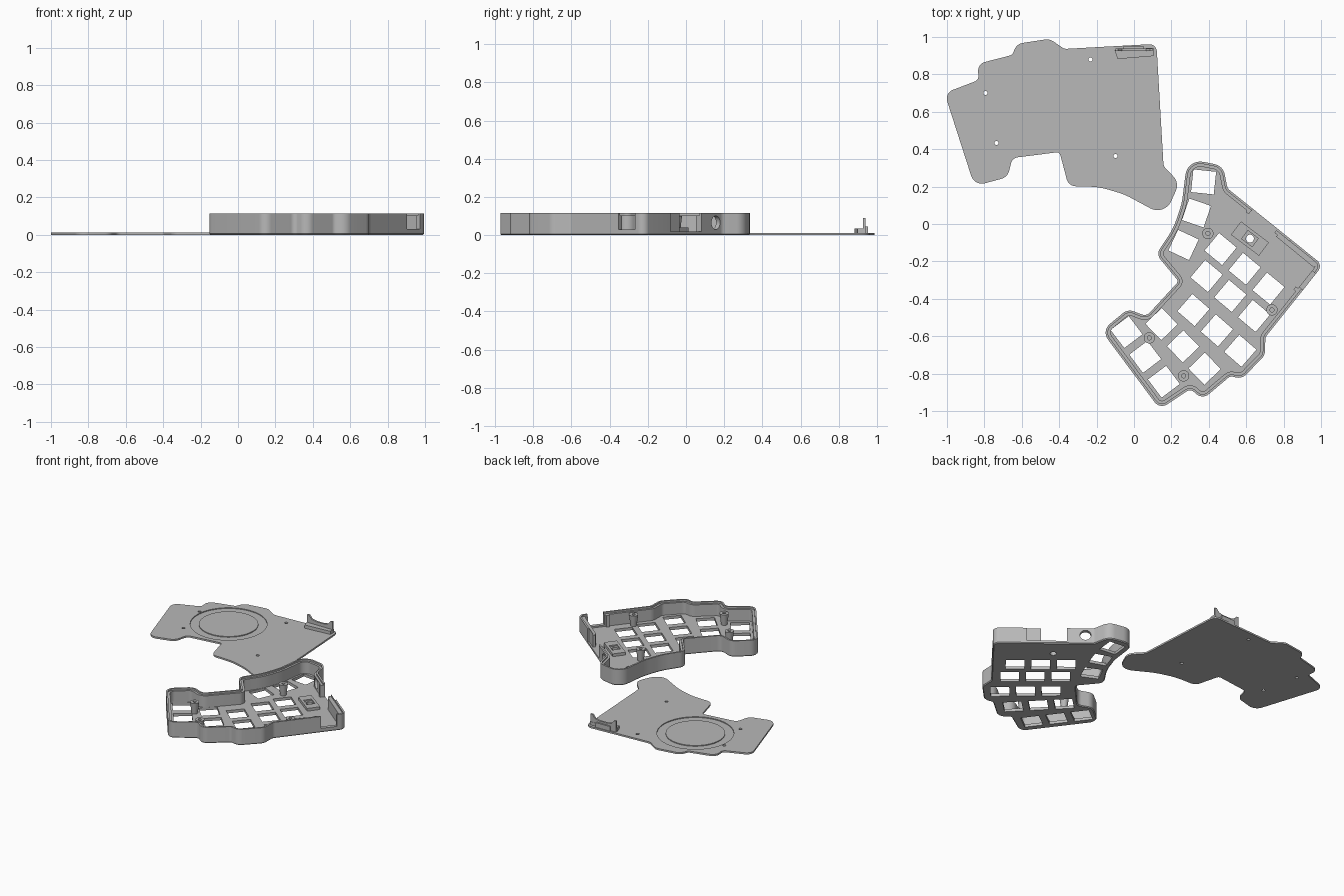
import bpy, bmesh
from math import cos, sin, pi, radians
from mathutils import Vector, Matrix

if "Cube" in bpy.data.objects:
    bpy.data.objects.remove(bpy.data.objects["Cube"])

grey = bpy.data.materials.new("plain grey")
grey.use_nodes = True
grey.diffuse_color = (0.48, 0.48, 0.48, 1)
grey.node_tree.nodes["Principled BSDF"].inputs["Base Color"].default_value = (0.48, 0.48, 0.48, 1)


def loft(name, loops, wrap=False):
    """Join equal loops of points into a solid, capped or wrapped round."""
    bm = bmesh.new()
    rings = [[bm.verts.new(p) for p in loop] for loop in loops]
    n = len(rings[0])
    pairs = list(zip(rings, rings[1:]))
    if wrap:
        pairs.append((rings[-1], rings[0]))
    else:
        bm.faces.new(rings[0])
        bm.faces.new(rings[-1])
    for a, b in pairs:
        for i in range(n):
            j = (i + 1) % n
            bm.faces.new((a[i], a[j], b[j], b[i]))
    bmesh.ops.recalc_face_normals(bm, faces=bm.faces)
    mesh = bpy.data.meshes.new(name)
    bm.to_mesh(mesh)
    bm.free()
    mesh.materials.append(grey)
    ob = bpy.data.objects.new(name, mesh)
    bpy.context.collection.objects.link(ob)
    return ob


def prism(name, pts, z0, z1):
    return loft(name, [[(p[0], p[1], z) for p in pts] for z in (z0, z1)])


def rect(center, w, h, degrees):
    turn = Matrix.Rotation(radians(degrees), 2)
    return [Vector(center) + turn @ Vector((sx * w / 2, sy * h / 2))
            for sx, sy in ((-1, -1), (1, -1), (1, 1), (-1, 1))]


def lathe(name, center, profile, wrap=False, n=32):
    return loft(name, [[(center[0] + r * cos(2 * pi * i / n), center[1] + r * sin(2 * pi * i / n), z)
                        for i in range(n)] for r, z in profile], wrap)


def rounded(corners, steps=8):
    """Replace each (x, y, radius) corner with an arc."""
    out = []
    for i, (x, y, r) in enumerate(corners):
        p = Vector((x, y))
        a = (Vector(corners[i - 1][:2]) - p).normalized()
        b = (Vector(corners[(i + 1) % len(corners)][:2]) - p).normalized()
        half = a.angle(b) / 2
        c = p + (a + b).normalized() * r / sin(half)
        start = p + a * r * cos(half) / sin(half) - c
        sweep = pi - 2 * half
        if a.x * b.y - a.y * b.x > 0:
            sweep = -sweep
        out += [c + Matrix.Rotation(sweep * k / steps, 2) @ start for k in range(steps + 1)]
    return out


def inset(pts, d):
    area = sum(p.x * q.y - p.y * q.x for p, q in zip(pts, pts[1:] + pts[:1]))
    s = 1 if area > 0 else -1
    out = []
    for i, p in enumerate(pts):
        t = ((p - pts[i - 1]).normalized() + (pts[(i + 1) % len(pts)] - p).normalized()).normalized()
        out.append(p + Vector((-t.y, t.x)) * d * s)
    return out


def shell(name, outline, profile):
    return loft(name, [[(p.x, p.y, z) for p in inset(outline, d)] for d, z in profile])


def cut(ob, cutters):
    for c in cutters:
        c.hide_render = True
        mod = ob.modifiers.new("cut", "BOOLEAN")
        mod.operation, mod.solver, mod.object = "DIFFERENCE", "EXACT", c
    bpy.context.view_layer.update()
    dg = bpy.context.evaluated_depsgraph_get()
    mesh = bpy.data.meshes.new_from_object(ob.evaluated_get(dg))
    ob.modifiers.clear()
    ob.data = mesh
    for c in cutters:
        bpy.data.objects.remove(c)


# Shared outline of the lid; the tray is its mirrored, turned copy
outline = rounded([
    (-1.013, .70, .05), (-.83, .77, .03), (-.837, .856, .05), (-.65, .904, .03),
    (-.628, .963, .06), (-.452, .99, .06), (-.372, .936, .04), (.12, .963, .04),
    (.158, .31, .04), (.243, .22, .07), (.163, .043, .08), (-.05, .158, .4),
    (-.185, .198, .4), (-.35, .203, .05), (-.398, .385, .02), (-.65, .353, .04),
    (-.676, .25, .06), (-.853, .203, .06)])
screws = [(-.233, .88), (-.794, .70), (-.735, .433), (-.099, .364)]


def tray_uv(u, v):
    return Vector((1.01, -.22)) + u * Vector((-.775, .632)) + v * Vector((-.632, -.775))


def to_tray(p):
    d = Vector(p) - Vector((.12, .963))
    return tray_uv(d.dot(Vector((.065, -.998))), d.dot(Vector((-.998, -.065))))


def uv_box(name, u0, u1, v0, v1, z0, z1):
    return prism(name, [tray_uv(u, v) for u, v in ((u0, v0), (u1, v0), (u1, v1), (u0, v1))], z0, z1)


# Lid plate with screw holes and a ring groove
lid = shell("lid_plate", outline, [(0, 0), (0, .012)])
groove = [(.193, .006), (.25, .006), (.25, .03), (.193, .03)]
cut(lid, [lathe("hole", s, [(.011, -.1), (.011, .1)], n=16) for s in screws]
    + [lathe("groove", (-.531, .652), groove, True, 72)])

# Port clip standing on the lid
prism("clip_base", [(-.088, .882), (.104, .898), (.104, .942), (-.104, .93)], .011, .035)
cradle = [(-.1, .011), (.1, .011), (.1, .09), (.085, .09), (.065, .066), (.03, .058),
          (-.03, .058), (-.065, .066), (-.085, .09), (-.1, .09)]
loft("clip_cradle", [[(x, y, z) for x, z in cradle] for y in (.926, .939)])
prism("clip_plug", [(-.06, .93), (.05, .93), (.05, .952), (-.06, .948)], .011, .045)

# Tray with stepped rim
tray = shell("tray", [to_tray(p) for p in outline],
             [(.006, 0), (0, .006), (0, .115), (.012, .115), (.012, .103), (.027, .103), (.027, .02)])

# Key openings: three per splayed column plus the thumb fan
keys = [(.372, .225, -6), (.334, .059, -19), (.265, -.112, -25)]
for x, y, deg in ((.463, -.134, -39.5), (.388, -.278, -40), (.318, -.46, -41),
                  (.147, -.535, -46), (-.04, -.578, -53)):
    for k in range(3):
        keys.append((x + .166 * k * cos(radians(deg)), y + .166 * k * sin(radians(deg)), deg))
cutters = [prism("key", rect((x, y), .122, .122, deg), -.05, .03) for x, y, deg in keys]

# Wall openings: wide gap, outer recess, port notch, round hole
cutters += [uv_box("gap", .31, .48, -.06, .05, .02, .2),
            uv_box("recess", .22, .32, -.06, .012, .02, .2),
            uv_box("port", -.06, .05, .06, .17, .03, .2)]
ring = [(.6 + .036 * cos(pi * i / 12), .065 + .036 * sin(pi * i / 12)) for i in range(24)]
cutters.append(loft("round", [[(*tray_uv(u, v), z) for u, z in ring] for v in (-.06, .06)]))
mount = (.62, -.078)
cutters.append(lathe("mount_hole", mount, [(.021, -.1), (.021, .1)]))
cut(tray, cutters)

# Button mount, wall thickening and gap post
block = prism("button_mount", rect(mount, .187, .089, -37), .015, .04)
cut(block, [prism("pocket", rect(mount, .07, .055, -37), .03, .1),
            lathe("mount_hole", mount, [(.021, -.1), (.021, .1)])])
uv_box("wall_rib", .03, .29, .02, .04, .015, .103)
uv_box("gap_post", .48, .5, .02, .04, .015, .103)
uv_box("port_rib", .02, .04, .18, .2, .015, .103)

# Screw bosses
for s in screws:
    lathe("screw_boss", to_tray(s), [(.02, .015), (.03, .1), (.011, .1), (.011, .03)])

# Smooth rounded walls, sharp edges kept
bpy.ops.object.select_all(action="DESELECT")
for ob in bpy.context.scene.objects:
    if ob.type == "MESH":
        ob.select_set(True)
        bpy.context.view_layer.objects.active = ob
bpy.ops.object.shade_smooth_by_angle()
